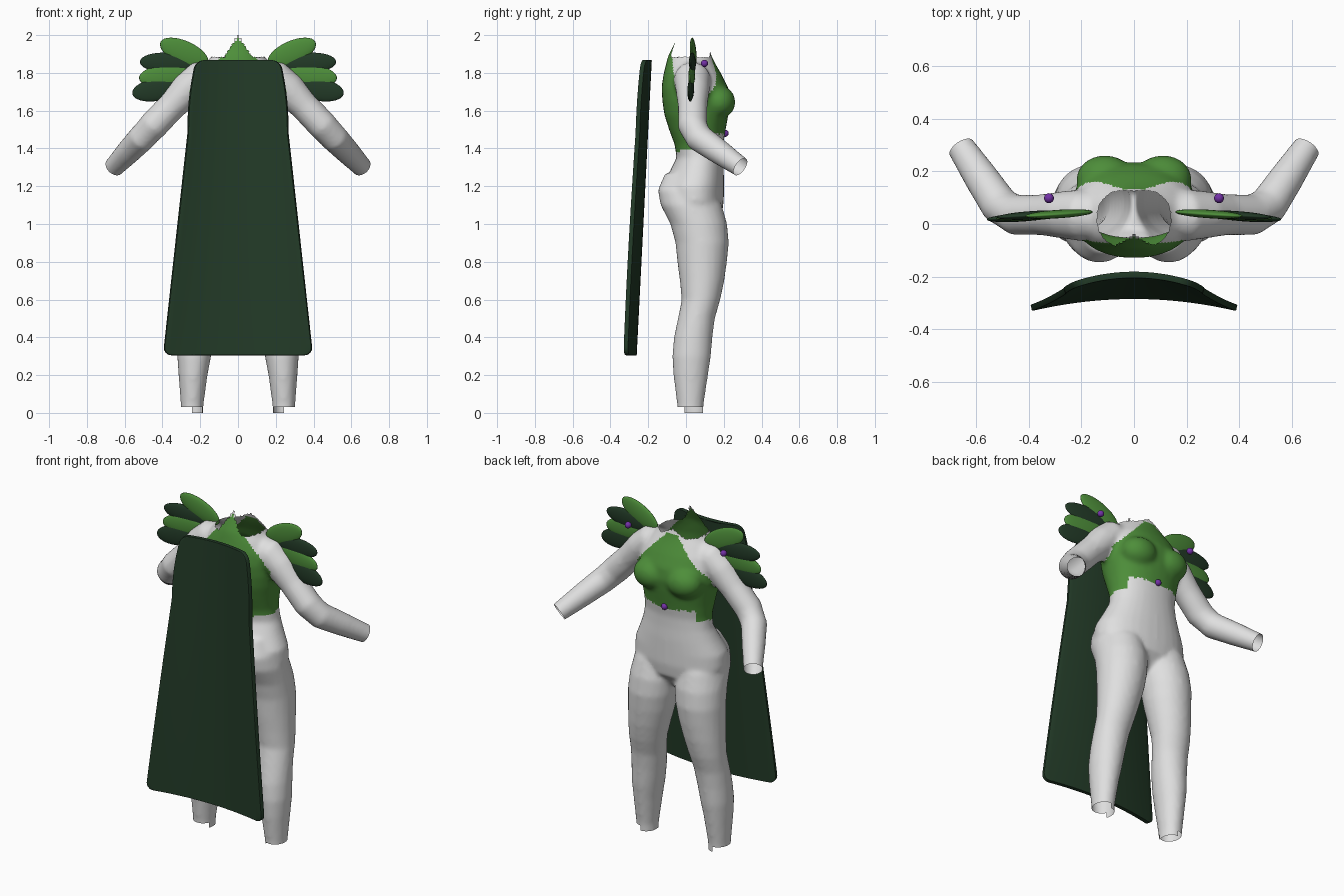
import bpy, bmesh, math
from mathutils import Vector, Matrix

if "Cube" in bpy.data.objects:
    bpy.data.objects.remove(bpy.data.objects["Cube"])


def material(name, color):
    m = bpy.data.materials.new(name)
    m.diffuse_color = (*color, 1)
    m.use_nodes = True
    m.node_tree.nodes["Principled BSDF"].inputs["Base Color"].default_value = m.diffuse_color
    return m


SKIN = material("pale grey", (0.74, 0.74, 0.74))
GREEN = material("leaf green", (0.075, 0.27, 0.042))
DARK = material("dark green", (0.016, 0.042, 0.02))
PURPLE = material("purple", (0.17, 0.03, 0.38))


def add_object(name, bm, *mats):
    bmesh.ops.recalc_face_normals(bm, faces=bm.faces)
    for f in bm.faces:
        f.smooth = True
    me = bpy.data.meshes.new(name)
    bm.to_mesh(me)
    bm.free()
    for m in mats:
        me.materials.append(m)
    ob = bpy.data.objects.new(name, me)
    bpy.context.collection.objects.link(ob)
    return ob


def loft(bm, rings):
    """Skin a capped tube over rings of equal length."""
    rows = [[bm.verts.new(p) for p in r] for r in rings]
    n = len(rows[0])
    for a, b in zip(rows, rows[1:]):
        for i in range(n):
            j = (i + 1) % n
            bm.faces.new((a[i], a[j], b[j], b[i]))
    bm.faces.new(rows[0][::-1])
    bm.faces.new(rows[-1])


def level_ring(z, x, hw, yb, yf, n=32, power=0.92):
    """Rounded horizontal section between a back and a front depth."""
    pts = []
    for i in range(n):
        t = 2 * math.pi * i / n
        c, s = math.cos(t), math.sin(t)
        cx = math.copysign(abs(c) ** power, c)
        sy = math.copysign(abs(s) ** power, s)
        pts.append((x + hw * cx, (yb + yf) / 2 + (yf - yb) / 2 * sy, z))
    return pts


def path_rings(path, n=24):
    """Round sections square to a path of (point, radius)."""
    rings = []
    for i, (p, r) in enumerate(path):
        a = Vector(path[max(i - 1, 0)][0])
        b = Vector(path[min(i + 1, len(path) - 1)][0])
        q = (b - a).to_track_quat('Z', 'Y')
        rings.append([Vector(p) + q @ Vector((r * math.cos(2 * math.pi * k / n),
                                              r * math.sin(2 * math.pi * k / n), 0))
                      for k in range(n)])
    return rings


def ellipsoid(bm, center, size, rot=Matrix(), seg=24):
    bmesh.ops.create_uvsphere(bm, u_segments=seg, v_segments=seg // 2, radius=1,
                              matrix=Matrix.Translation(center) @ rot @ Matrix.Diagonal((*size, 1)))


# Body volumes: torso (z, half width, back, front), legs, arms, bust
bm = bmesh.new()
torso = [(.96, .09, -.02, .12), (1.05, .26, -.08, .19), (1.12, .29, -.11, .2), (1.2, .285, -.12, .2),
         (1.28, .245, -.085, .2), (1.35, .215, -.05, .197), (1.42, .205, -.06, .197),
         (1.5, .215, -.09, .21), (1.58, .23, -.115, .225), (1.65, .24, -.125, .235),
         (1.72, .235, -.13, .225), (1.79, .215, -.12, .19), (1.85, .175, -.105, .155),
         (1.89, .135, -.095, .135), (2.04, .085, -.02, .09)]
loft(bm, [level_ring(z, 0, a, b, f) for z, a, b, f in torso])

legs = [(-.05, .243, .06, -.045, .092), (.04, .243, .06, -.047, .093), (.2, .238, .077, -.067, .117),
        (.3, .232, .09, -.073, .132), (.4, .222, .097, -.064, .14), (.5, .212, .102, -.043, .153),
        (.6, .2, .11, -.023, .182), (.7, .185, .122, -.033, .203), (.8, .17, .134, -.046, .217),
        (.9, .16, .142, -.056, .227), (1.0, .15, .146, -.083, .218), (1.1, .145, .14, -.135, .19),
        (1.18, .13, .13, -.15, .15), (1.27, .11, .09, -.11, .1)]
wrist, bend = Vector((.655, .288, 1.303)), Vector((.51, .07, 1.455))
aim = (wrist - bend).normalized()
arm = [((.12, .03, 1.78), .085), ((.2, .033, 1.765), .098), ((.27, .035, 1.71), .09),
       ((.35, .035, 1.625), .078), ((.45, .035, 1.52), .078), (bend, .074),
       ((.58, .175, 1.382), .066), (wrist, .054), (wrist + aim * .05, .053)]
for s in (1, -1):
    loft(bm, [level_ring(z, s * x, a, b, f, 24, 1) for z, x, a, b, f in legs])
    loft(bm, path_rings([((s * p[0], p[1], p[2]), r) for p, r in arm]))
    ellipsoid(bm, (s * .11, .17, 1.645), (.11, .092, .09))
blank = add_object("body_blank", bm)

# Fuse the volumes into one soft skin
mod = blank.modifiers.new("fuse", 'REMESH')
mod.mode, mod.voxel_size = 'VOXEL', 0.0125
mod = blank.modifiers.new("soften", 'SMOOTH')
mod.factor, mod.iterations = 0.5, 8
bpy.context.view_layer.update()
fused = blank.evaluated_get(bpy.context.evaluated_depsgraph_get())
bm = bmesh.new()
bm.from_mesh(fused.to_mesh())
fused.to_mesh_clear()
bpy.data.objects.remove(blank)


def slice_off(test, co, no):
    faces = [f for f in bm.faces if test(f.calc_center_median())]
    geom = set(faces)
    for f in faces:
        geom.update(f.edges)
        geom.update(f.verts)
    bmesh.ops.bisect_plane(bm, geom=list(geom), plane_co=co, plane_no=no, clear_outer=True)


# Open wrists, ankles and neck
for s in (1, -1):
    slice_off(lambda c: c.x * s > .5, (s * wrist.x, wrist.y, wrist.z), (s * aim.x, aim.y, aim.z))
slice_off(lambda c: c.z < .1, (0, 0, 0), (0, 0, -1))


def opened(c):
    if c.z < .035:
        return abs(c.x) > .24 or c.y < -.01
    spike = max(0, 1 - abs(c.x) / .075)
    return c.z > 1.885 + (.115 if c.y < .03 else .04) * spike


bmesh.ops.delete(bm, geom=[f for f in bm.faces if opened(f.calc_center_median())], context='FACES')


# Halter top painted on the torso
def in_top(c):
    x = abs(c.x)
    if x > .25:
        return False
    if c.y > .07:
        low = 1.475 if x < .17 else 1.41
        return low < c.z < min(1.93 - 1.05 * x, 1.9)
    if c.y > -.03:
        return 1.39 < c.z < 1.66
    return 1.38 < c.z < 1.985 - 1.1 * x


for f in bm.faces:
    f.material_index = int(in_top(f.calc_center_median()))
add_object("body", bm, SKIN, GREEN)

# Cape: flared panel bowed across its width, with rounded corners
bm = bmesh.new()
ROWS, COLS, ROUND = 48, 24, .045
grid = []
for i in range(ROWS + 1):
    u = .5 - .5 * math.cos(math.pi * i / ROWS)      # rows crowd towards the ends
    z = 1.868 - 1.563 * u
    gap = max(0, ROUND - min(1.868 - z, z - .305))
    half = .222 + .173 * u + .012 * math.sin(math.pi * min(u * 4, 1)) \
        - (ROUND - math.sqrt(max(0, ROUND ** 2 - gap ** 2)))
    row = []
    for j in range(COLS + 1):
        x = half * (2 * j / COLS - 1)
        y = -.193 - .08 * u - (.72 - .42 * u) * x * x
        row.append(bm.verts.new((x, y, z)))
    grid.append(row)
for a, b in zip(grid, grid[1:]):
    for j in range(COLS):
        bm.faces.new((a[j], a[j + 1], b[j + 1], b[j]))
cape = add_object("cape", bm, DARK)
mod = cape.modifiers.new("thickness", 'SOLIDIFY')
mod.thickness, mod.offset = .024, 0
mod = cape.modifiers.new("soft_rim", 'BEVEL')
mod.width, mod.segments, mod.limit_method = .008, 2, 'ANGLE'
mod.angle_limit = math.radians(50)

# Shoulder petals: (x, y, z, half length, half width, tilt)
petals = [(.285, .038, 1.907, .138, .062, 24, GREEN), (.375, .034, 1.852, .145, .055, 3, DARK),
          (.385, .030, 1.785, .14, .06, -6, GREEN), (.43, .025, 1.712, .132, .06, -10, DARK)]
for s, side in ((1, "right"), (-1, "left")):
    for k, (x, y, z, hl, hw, tilt, mat) in enumerate(petals):
        bm = bmesh.new()
        rot = Matrix.Rotation(-s * math.radians(tilt), 4, 'Y') @ Matrix.Rotation(-s * .06, 4, 'Z')
        ellipsoid(bm, (s * x, y, z), (hl, .016, hw), rot, 32)
        add_object(f"shoulder_petal_{side}_{k + 1}", bm, mat)

# Round studs on the shoulders and midriff
for name, pos in (("stud_right", (.323, .098, 1.85)), ("stud_left", (-.323, .098, 1.85)),
                  ("stud_midriff", (0, .207, 1.48))):
    bm = bmesh.new()
    ellipsoid(bm, pos, (.019, .019, .019), seg=16)
    add_object(name, bm, PURPLE)
